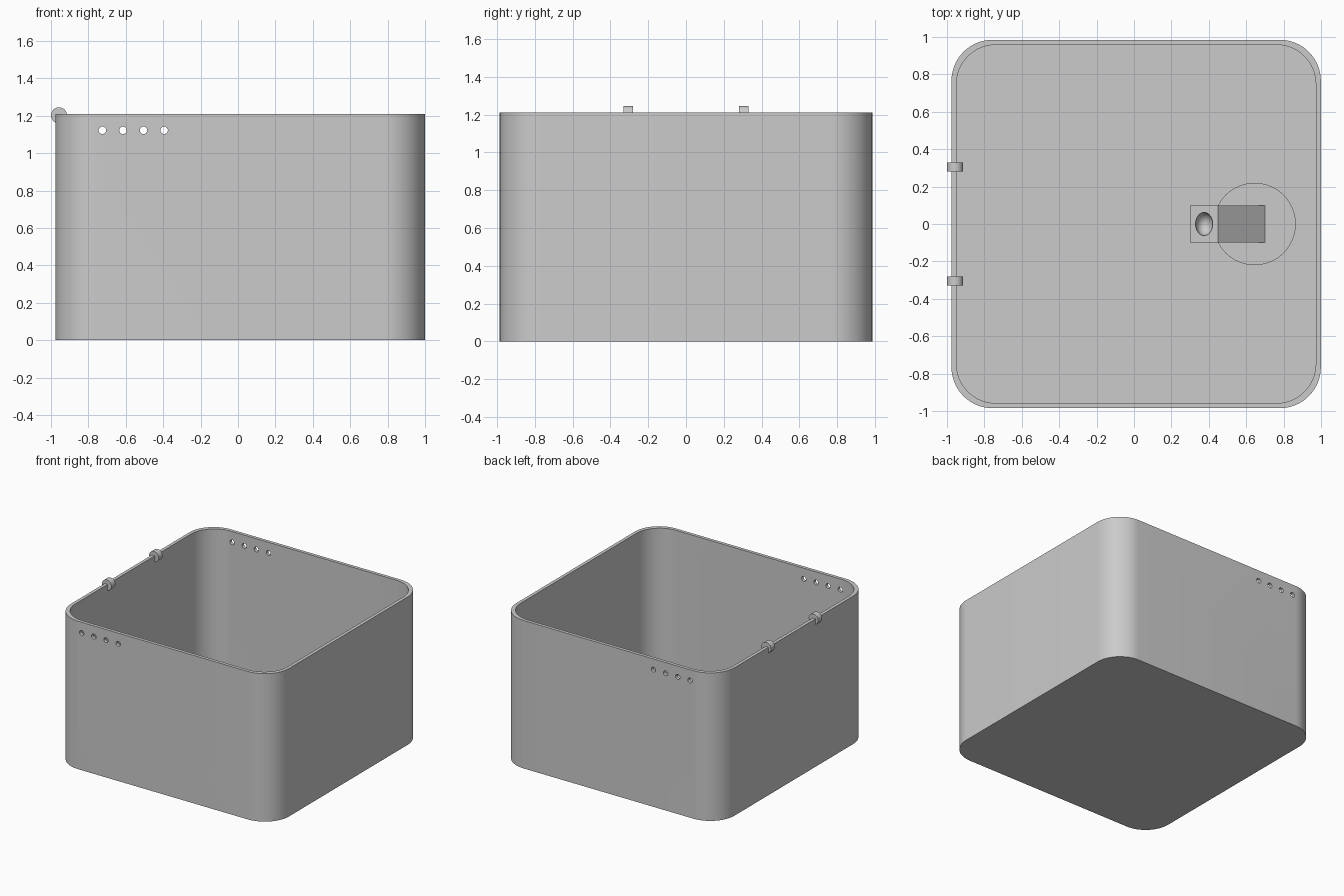
import bpy, bmesh, math
from mathutils import Matrix, Vector

cube = bpy.data.objects.get("Cube")
if cube:
    bpy.data.objects.remove(cube, do_unlink=True)

GREY = (0.6, 0.6, 0.6, 1)
grey = bpy.data.materials.new("light grey")
grey.use_nodes = True
grey.diffuse_color = GREY
grey.node_tree.nodes["Principled BSDF"].inputs["Base Color"].default_value = GREY

HEIGHT, FLOOR = 1.21, 0.03


def make(name, bm):
    """Turn a bmesh into a named grey object."""
    bmesh.ops.recalc_face_normals(bm, faces=bm.faces)
    mesh = bpy.data.meshes.new(name)
    bm.to_mesh(mesh)
    bm.free()
    mesh.materials.append(grey)
    obj = bpy.data.objects.new(name, mesh)
    bpy.context.collection.objects.link(obj)
    return obj


def activate(obj):
    bpy.ops.object.select_all(action='DESELECT')
    obj.select_set(True)
    bpy.context.view_layer.objects.active = obj


def smooth(obj):
    activate(obj)
    bpy.ops.object.shade_smooth_by_angle(angle=math.radians(30))


def cut(obj, cutter):
    cutter.hide_render = True
    mod = obj.modifiers.new("cut", 'BOOLEAN')
    mod.operation, mod.solver, mod.object = 'DIFFERENCE', 'EXACT', cutter
    activate(obj)
    bpy.ops.object.modifier_apply(modifier=mod.name)
    bpy.data.objects.remove(cutter, do_unlink=True)


def add_cylinder(bm, centre, radius, length, along_y=True, sides=32):
    turn = Matrix.Rotation(math.pi / 2, 4, 'X') if along_y else Matrix()
    bmesh.ops.create_cone(bm, cap_ends=True, segments=sides, radius1=radius,
                          radius2=radius, depth=length,
                          matrix=Matrix.Translation(centre) @ turn)


def rounded_ring(bm, inset, radius, z, steps=16):
    """Rounded rectangle of vertices, inset from the outer wall."""
    hx, hy, cx = 0.9875 - inset, 0.985 - inset, 0.0115
    ring = []
    for k, (sx, sy) in enumerate([(1, 1), (-1, 1), (-1, -1), (1, -1)]):
        for i in range(steps + 1):
            a = math.pi / 2 * (k + i / steps)
            ring.append(bm.verts.new((cx + sx * (hx - radius) + radius * math.cos(a),
                                      sy * (hy - radius) + radius * math.sin(a), z)))
    return ring


# Open box: outer wall, rim, inner wall and floor
bm = bmesh.new()
rings = [rounded_ring(bm, 0, 0.22, 0), rounded_ring(bm, 0, 0.22, HEIGHT),
         rounded_ring(bm, 0.027, 0.21, HEIGHT), rounded_ring(bm, 0.027, 0.21, FLOOR)]
n = len(rings[0])
for a, b in zip(rings, rings[1:]):
    for i in range(n):
        j = (i + 1) % n
        bm.faces.new((a[i], a[j], b[j], b[i]))
bm.faces.new(rings[0])
bm.faces.new(rings[-1])
box = make("open_box", bm)

# Four vent holes through the front and back walls
bm = bmesh.new()
for i in range(4):
    add_cylinder(bm, (-0.725 + 0.11 * i, 0, 1.122), 0.02, 2.4, sides=24)
cut(box, make("vent_cutter", bm))
smooth(box)

# Hinge knuckles on the left rim
for label, y in (("front", -0.305), ("back", 0.305)):
    bm = bmesh.new()
    add_cylinder(bm, (-0.957, y, 1.202), 0.043, 0.05)
    smooth(make(label + "_hinge_knuckle", bm))

# Low round pad on the floor
bm = bmesh.new()
add_cylinder(bm, (0.645, 0, FLOOR + 0.008), 0.22, 0.02, along_y=False, sides=64)
smooth(make("floor_pad", bm))

# Wedge block with a sloping side
bm = bmesh.new()
profile = [(0.3, FLOOR - 0.005), (0.7, FLOOR - 0.005), (0.7, 0.05), (0.45, 0.27), (0.3, 0.27)]
side = bm.faces.new([bm.verts.new((x, -0.1, z)) for x, z in profile])
extruded = bmesh.ops.extrude_face_region(bm, geom=[side])
bmesh.ops.translate(bm, vec=Vector((0, 0.2, 0)),
                    verts=[v for v in extruded["geom"] if isinstance(v, bmesh.types.BMVert)])
block = make("wedge_block", bm)

# Oval hollow in the top of the block
bm = bmesh.new()
bmesh.ops.create_uvsphere(bm, u_segments=32, v_segments=16, radius=1,
                          matrix=Matrix.Translation((0.375, 0, 0.27))
                          @ Matrix.Diagonal((0.046, 0.062, 0.06, 1)))
cut(block, make("hollow_cutter", bm))
smooth(block)
